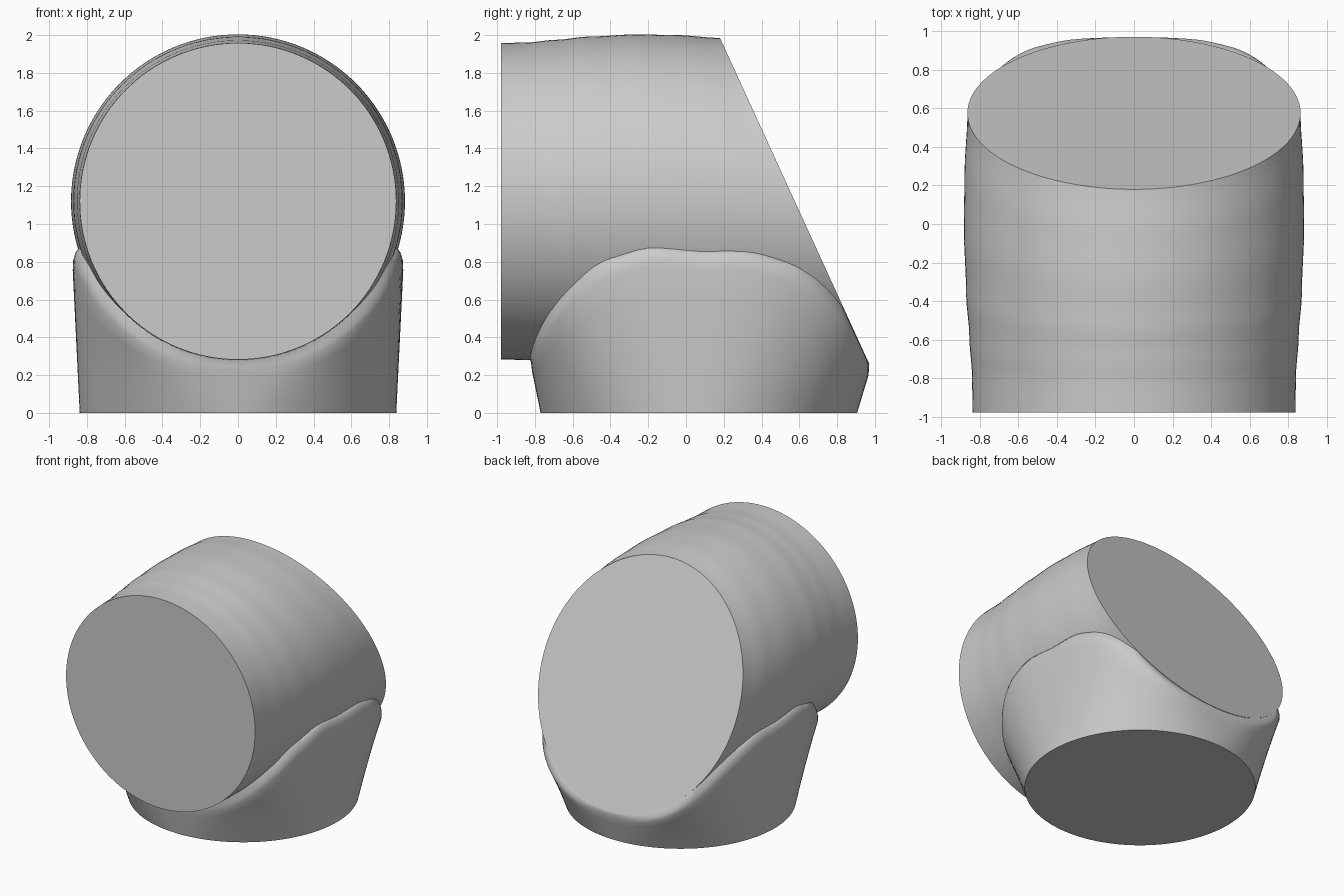
import bpy, bmesh
from math import sin, cos, pi, sqrt, copysign, radians

if "Cube" in bpy.data.objects:
    bpy.data.objects.remove(bpy.data.objects["Cube"], do_unlink=True)

grey = bpy.data.materials.new("plain grey")
grey.use_nodes = True
grey.diffuse_color = (0.6, 0.6, 0.6, 1)
grey.node_tree.nodes["Principled BSDF"].inputs["Base Color"].default_value = (0.6, 0.6, 0.6, 1)

SEGMENTS = 128
FRONT, AXIS_Z = -0.98, 1.12
SWELL = [(0, .838), (.12, .841), (.25, .855), (.4, .872), (.62, .884), (.8, .88), (1, .865)]


def pipe_radius(t):
    """Gently swelling radius, t running from the front end to the slanted end."""
    t = min(max(t, 0), 1)
    for (a, ra), (b, rb) in zip(SWELL, SWELL[1:]):
        if t <= b:
            f = (t - a) / (b - a)
            f = f * f * (3 - 2 * f)
            return ra + (rb - ra) * f


def slant_y(z):
    """Depth of the slanted cut at height z."""
    return 0.18 + (1.985 - z) * 0.458


def loft(name, rings):
    """Skin a list of closed rings and cap both ends."""
    bm = bmesh.new()
    loops = [[bm.verts.new(p) for p in ring] for ring in rings]
    n = len(loops[0])
    for low, high in zip(loops, loops[1:]):
        for i in range(n):
            j = (i + 1) % n
            bm.faces.new((low[i], low[j], high[j], high[i]))
    bm.faces.new(loops[0])
    bm.faces.new(loops[-1])
    bmesh.ops.recalc_face_normals(bm, faces=bm.faces)
    mesh = bpy.data.meshes.new(name)
    bm.to_mesh(mesh)
    bm.free()
    mesh.materials.append(grey)
    obj = bpy.data.objects.new(name, mesh)
    bpy.context.collection.objects.link(obj)
    bpy.ops.object.select_all(action='DESELECT')
    obj.select_set(True)
    bpy.context.view_layer.objects.active = obj
    bpy.ops.object.shade_smooth_by_angle(angle=radians(40))
    return obj


angles = [2 * pi * i / SEGMENTS for i in range(SEGMENTS)]

# Horizontal pipe with a slanted rear end
STEPS = 28
pipe = []
for k in range(STEPS + 1):
    t = k / STEPS
    r = pipe_radius(t)
    ring = []
    for a in angles:
        end = slant_y(AXIS_Z + pipe_radius(1) * sin(a))
        ring.append((r * cos(a), FRONT + t * (end - FRONT), AXIS_Z + r * sin(a)))
    pipe.append(ring)
loft("horizontal_pipe", pipe)


def rounded(v):
    """Squared-off circle coordinate for the saddle outline."""
    return copysign(abs(v) ** (2 / 3.3), v)


def saddle_ring(width, depth, drop_front, drop_side, shrink=1):
    """Ring that follows the underside of the pipe, lowered by the drops."""
    ring = []
    for a in angles:
        c, s = rounded(cos(a)), rounded(sin(a))
        y = 0.075 + 0.9 * s
        r = pipe_radius((y - FRONT) / 1.75)
        z = AXIS_Z - sqrt(max(r * r - (0.843 * c) ** 2, 0))
        z -= drop_front + (drop_side - drop_front) * c * c
        y = min(0.075 + depth * s * shrink, slant_y(z) - 0.004)
        ring.append((width * c * shrink, y, z))
    return ring


# Base flaring from a round foot into a rolled saddle lip
foot = [(0.838 * cos(a), 0.068 + 0.838 * sin(a), 0) for a in angles]
lip = saddle_ring(0.875, 0.89, 0.06, 0.10)
wall = [[tuple(p + (q - p) * k / 5 for p, q in zip(u, v)) for u, v in zip(foot, lip)]
        for k in range(5)]
loft("saddle_base", wall + [
    lip,
    saddle_ring(0.873, 0.893, 0.035, 0.06),
    saddle_ring(0.862, 0.895, 0.015, 0.025),
    saddle_ring(0.843, 0.9, 0.0, 0.0),
    saddle_ring(0.843, 0.9, -0.08, -0.03, 0.9),
])
